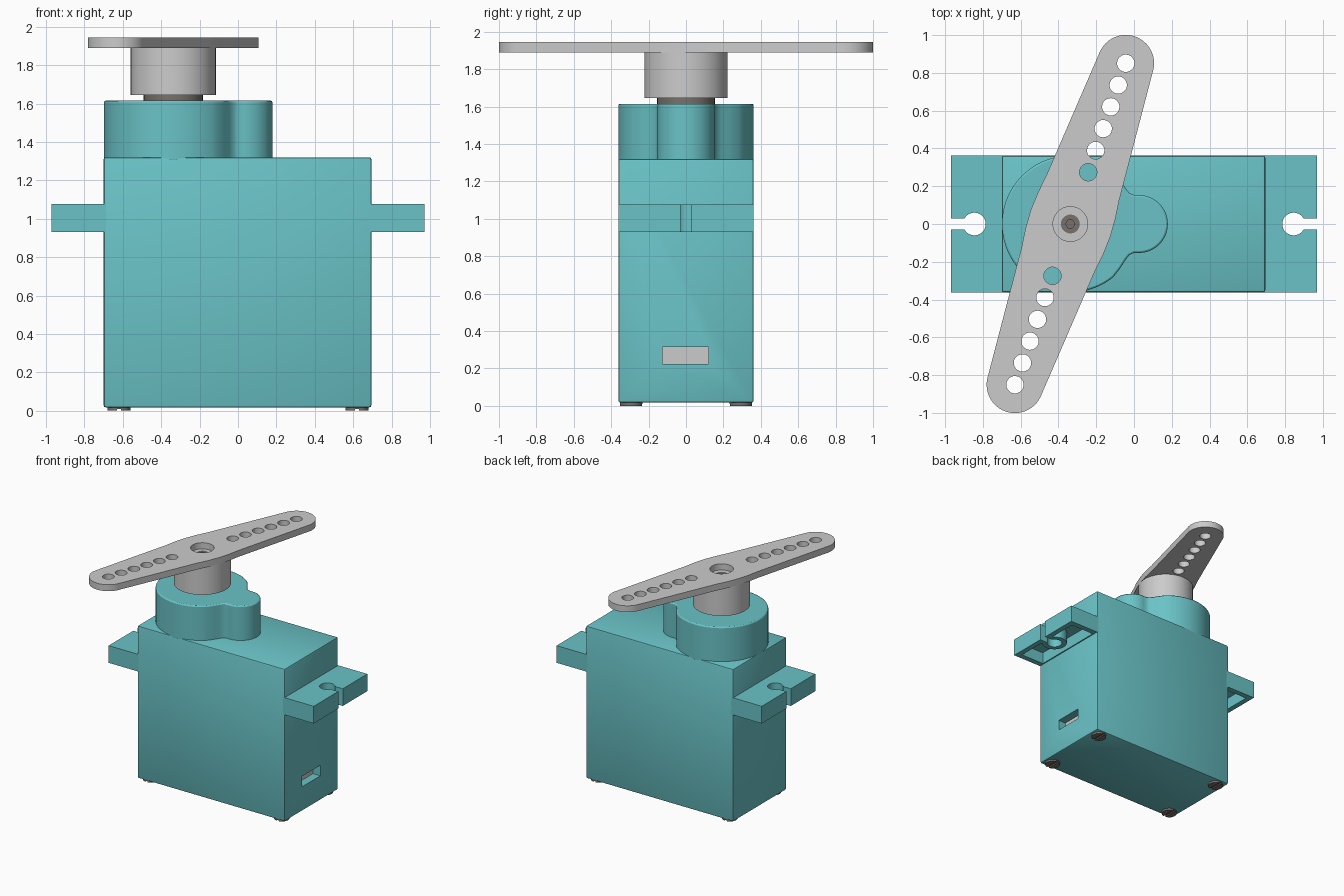
import bpy, bmesh
from math import sin, cos, radians, atan2
from mathutils import Matrix

if "Cube" in bpy.data.objects:
    bpy.data.objects.remove(bpy.data.objects["Cube"], do_unlink=True)


def material(name, colour):
    m = bpy.data.materials.new(name)
    m.use_nodes = True
    m.diffuse_color = (*colour, 1)
    m.node_tree.nodes["Principled BSDF"].inputs["Base Color"].default_value = (*colour, 1)
    return m


TEAL = material("teal plastic", (0.144, 0.545, 0.57))
GREY = material("light grey plastic", (0.6, 0.6, 0.6))
METAL = material("dark metal", (0.19, 0.165, 0.15))
parts = []


def add_object(name, mesh, mat):
    mesh.materials.clear()
    mesh.materials.append(mat)
    ob = bpy.data.objects.new(name, mesh)
    bpy.context.collection.objects.link(ob)
    parts.append(ob)
    return ob


def arc(cx, cy, r, a0=0, a1=360, n=32):
    """Points along an arc; a full circle leaves out the repeated end."""
    count = n if abs(a1 - a0) == 360 else n + 1
    angles = [radians(a0 + (a1 - a0) * i / n) for i in range(count)]
    return [(cx + r * cos(a), cy + r * sin(a)) for a in angles]


def prism(name, loops, z0, z1, mat, matrix=Matrix(), bevel=0):
    """Extrude an outline (first loop) with holes (other loops)."""
    curve = bpy.data.curves.new(name, 'CURVE')
    curve.dimensions = '2D'
    curve.fill_mode = 'BOTH'
    curve.extrude = (z1 - z0) / 2
    for loop in loops:
        spline = curve.splines.new('POLY')
        spline.points.add(len(loop) - 1)
        for p, (x, y) in zip(spline.points, loop):
            p.co = (x, y, 0, 1)
        spline.use_cyclic_u = True
    temp = bpy.data.objects.new(name, curve)
    bpy.context.collection.objects.link(temp)
    graph = bpy.context.evaluated_depsgraph_get()
    mesh = bpy.data.meshes.new_from_object(temp.evaluated_get(graph))
    bpy.data.objects.remove(temp)
    bpy.data.curves.remove(curve)
    bm = bmesh.new()
    bm.from_mesh(mesh)
    bmesh.ops.remove_doubles(bm, verts=bm.verts, dist=1e-4)
    if len(loops) == 1:
        bmesh.ops.dissolve_limit(bm, angle_limit=0.01, verts=bm.verts, edges=bm.edges)
    bmesh.ops.recalc_face_normals(bm, faces=bm.faces)
    bm.transform(matrix @ Matrix.Translation((0, 0, (z0 + z1) / 2)))
    bm.to_mesh(mesh)
    bm.free()
    ob = add_object(name, mesh, mat)
    if bevel:
        mod = ob.modifiers.new("edge", 'BEVEL')
        mod.width, mod.segments = bevel, 2
        mod.limit_method, mod.angle_limit = 'ANGLE', radians(40)
    return ob


def rectangle(x0, x1, y0, y1):
    return [(x0, y0), (x1, y0), (x1, y1), (x0, y1)]


# Case, with a recessed cable port in its +x end
case = prism("case", [rectangle(-0.7, 0.695, -0.362, 0.362)], 0.017, 1.32, TEAL, bevel=0.012)
cutter = prism("port_cutter", [rectangle(0.62, 0.8, -0.125, 0.12)], 0.225, 0.315, TEAL)
parts.remove(cutter)
cutter.hide_render = True
cut = case.modifiers.new("port", 'BOOLEAN')
cut.operation, cut.solver, cut.object = 'DIFFERENCE', 'EXACT', cutter
bpy.context.view_layer.update()
baked = bpy.data.meshes.new_from_object(
    case.evaluated_get(bpy.context.evaluated_depsgraph_get()))
case.modifiers.clear()
case.data = baked
baked.materials.clear()
baked.materials.append(TEAL)
for poly in baked.polygons:
    poly.material_index = 0
bpy.data.objects.remove(cutter, do_unlink=True)
prism("cable_plug", [rectangle(0.615, 0.625, -0.125, 0.12)], 0.225, 0.315, GREY)

# Mounting ears: keyhole plates with a hollow, ribbed underside
hole_x, hole_r, slot, edge = 0.845, 0.06, 0.03, 0.97
a = 30
keyhole = arc(hole_x, 0, hole_r, 360 - a, a)
ear = ([(0.68, -0.362), (edge, -0.362), (edge, -slot)] + keyhole
       + [(edge, slot), (edge, 0.362), (0.68, 0.362)])
boss = arc(hole_x, 0, 0.1, 316, 44)
hollow = ([(0.705, -0.315), (0.925, -0.315), (0.925, -0.07)] + boss
          + [(0.925, 0.07), (0.925, 0.315), (0.705, 0.315)])
for side, turn in (("left", 0), ("right", 180)):
    spin = Matrix.Rotation(radians(turn), 4, 'Z')
    prism(side + "_ear_plate", [ear], 1.03, 1.077, TEAL, spin)
    prism(side + "_ear_rim", [ear, hollow], 0.93, 1.03, TEAL, spin)

# Gear housing: large round tower blended into a small one
AXIS = -0.337
housing = (arc(AXIS, 0, 0.362, 51, 309, 56)
           + [(-0.07, -0.23), (-0.045, -0.19), (-0.025, -0.165), (0, -0.153)]
           + arc(0.026, 0, 0.153, -90, 90, 28)
           + [(0, 0.153), (-0.025, 0.165), (-0.045, 0.19), (-0.07, 0.23)])
prism("gear_housing", [housing], 1.3, 1.615, TEAL, bevel=0.01)

# Output shaft and the hub pressed onto it
at_axis = Matrix.Translation((AXIS, 0, 0))
prism("output_shaft", [arc(0, 0, 0.155)], 1.6, 1.66, METAL, at_axis)
prism("hub", [arc(0, 0, 0.222, n=48), arc(0, 0, 0.05)], 1.645, 1.892, GREY, at_axis)
prism("hub_screw", [arc(0, 0, 0.05), arc(0, 0, 0.024, n=6)], 1.8, 1.885, METAL, at_axis)
prism("hub_screw_core", [arc(0, 0, 0.03)], 1.8, 1.86, METAL, at_axis)

# Two-ended arm, wide in the middle, with a row of holes on each side
REACH = 0.9
half = [(0.2, 0.204), (0.1, 0.217), (0, 0.222), (-0.1, 0.217), (-0.2, 0.204)]
outline = (arc(REACH, 0, 0.15, -85, 85) + half
           + arc(-REACH, 0, 0.15, 95, 265) + [(-x, -y) for x, y in half])
holes = [arc(s * (REACH - 0.122 * i), 0, 0.046, n=24) for s in (1, -1) for i in range(6)]
tilt = at_axis @ Matrix.Rotation(atan2(0.85, 0.293), 4, 'Z')
prism("arm", [outline, arc(0, 0, 0.092)] + holes, 1.89, 1.945, GREY, tilt)

# Slotted screws under the four corners
for i, (sx, sy) in enumerate([(1, 1), (1, -1), (-1, 1), (-1, -1)]):
    place = Matrix.Translation((sx * 0.62, sy * 0.293, 0))
    prism(f"case_screw_{i + 1}", [arc(0, 0, 0.06)], 0.01, 0.03, METAL, place)
    for j, start in enumerate((-80, 100)):
        prism(f"case_screw_{i + 1}_head_{j + 1}", [arc(0, 0, 0.06, start, start + 160, 16)],
              0, 0.012, METAL, place)

# Smooth the round walls, keep edges sharp
bpy.ops.object.select_all(action='DESELECT')
for ob in parts:
    ob.select_set(True)
bpy.context.view_layer.objects.active = case
bpy.ops.object.shade_smooth_by_angle(angle=radians(30))
